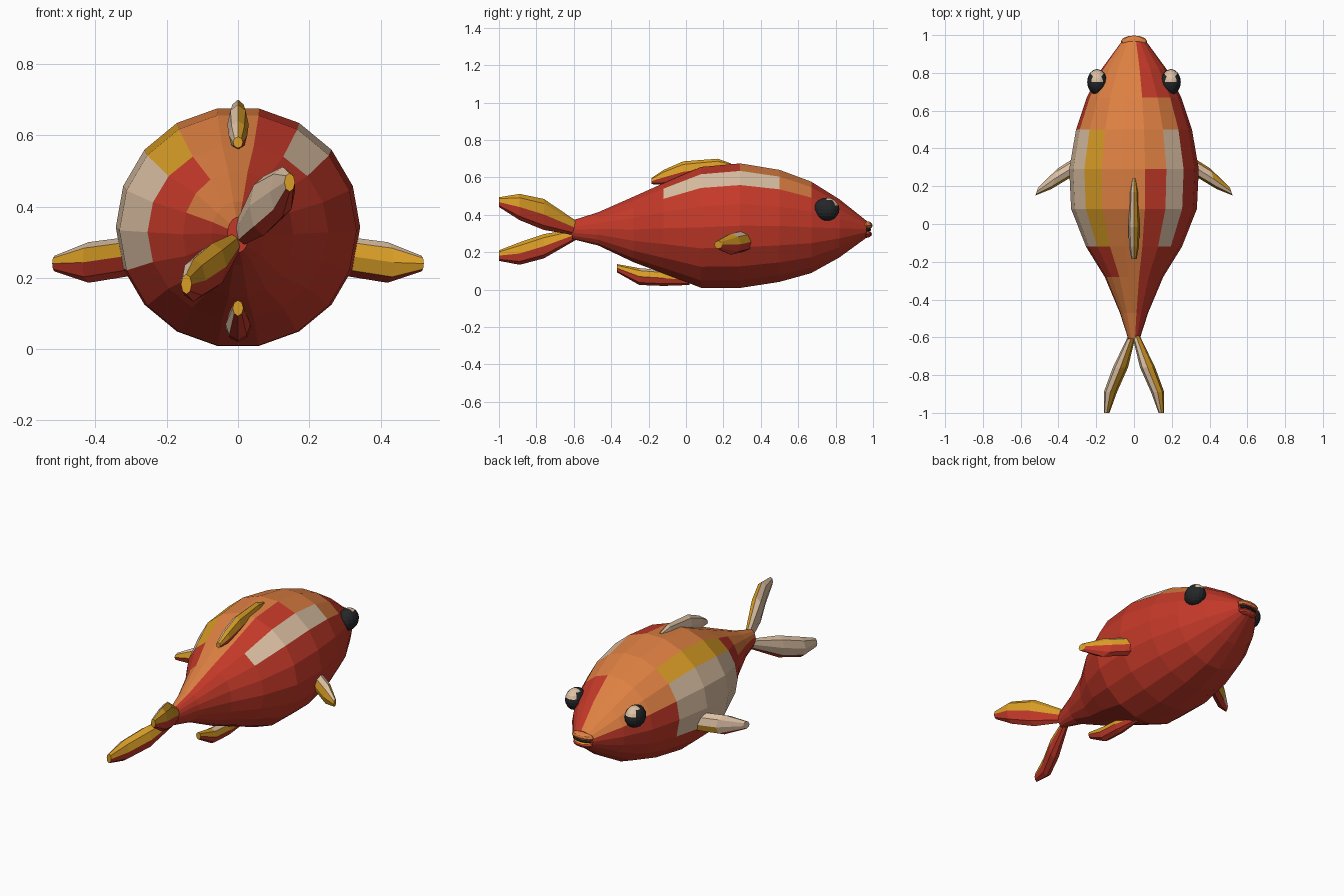
import bpy, bmesh, math
from mathutils import Vector, Matrix

cube = bpy.data.objects.get("Cube")
if cube:
    bpy.data.objects.remove(cube)


def material(name, rgb):
    lin = [((c / 255 + 0.055) / 1.055) ** 2.4 for c in rgb]
    m = bpy.data.materials.new(name)
    m.use_nodes = True
    m.diffuse_color = (*lin, 1)
    bsdf = next(n for n in m.node_tree.nodes if n.type == 'BSDF_PRINCIPLED')
    bsdf.inputs["Base Color"].default_value = (*lin, 1)
    return m


PALETTE = [material("red", (196, 57, 41)), material("orange", (222, 128, 66)),
           material("gold", (218, 158, 38)), material("cream", (222, 194, 165)),
           material("black", (36, 38, 40))]
RED, ORANGE, GOLD, CREAM, BLACK = range(5)


def finish(bm, name):
    mesh = bpy.data.meshes.new(name)
    bm.to_mesh(mesh)
    bm.free()
    for m in PALETTE:
        mesh.materials.append(m)
    obj = bpy.data.objects.new(name, mesh)
    bpy.context.collection.objects.link(obj)
    return obj


def loft(name, stations, sides, across, colour):
    """Skin elliptical rings (centre, half width, half height); colour(face, segment, sector)."""
    bm = bmesh.new()
    across = Vector(across)
    rings = []
    for centre, a, b in stations:
        ring = []
        for j in range(sides):
            t = math.tau * j / sides
            ring.append(bm.verts.new(Vector(centre) + across * a * math.cos(t)
                                     + Vector((0, 0, b * math.sin(t)))))
        rings.append(ring)
    tagged = {}
    for s in range(len(rings) - 1):
        for j in range(sides):
            k = (j + 1) % sides
            f = bm.faces.new((rings[s][j], rings[s][k], rings[s + 1][k], rings[s + 1][j]))
            tagged[f] = (s, j)
    for ring in (rings[0], rings[-1]):
        tagged[bm.faces.new(ring)] = (-1, -1)
    bmesh.ops.recalc_face_normals(bm, faces=bm.faces)
    bm.normal_update()
    for f, (s, j) in tagged.items():
        f.material_index = colour(f, s, j)
    return finish(bm, name)


# Body: patches follow the lengthwise segments and the sectors around
def body_colour(face, s, j):
    if 3 <= s <= 5:
        if j == 6:
            return GOLD
        if j in (2, 7, 8, 9):
            return CREAM
    if s <= 1:
        return ORANGE if 4 <= j <= 7 else RED
    if s == 6 and j in (2, 3) or s == 5 and j == 3:
        return ORANGE
    last = 7 if s >= 6 else 5
    return ORANGE if 4 <= j <= last else RED


profile = [(-.61, .03, .05, .32), (-.47, .075, .09, .325), (-.28, .155, .178, .322),
           (-.12, .254, .245, .328), (.08, .333, .328, .333), (.29, .343, .338, .342),
           (.5, .307, .304, .341), (.67, .25, .248, .333), (.82, .172, .158, .328),
           (.965, .066, .046, .323)]
loft("body", [((0, y, z), w, h) for y, w, h, z in profile], 18, (1, 0, 0), body_colour)


# Fins: cream on top, gold on the flank, red underneath
def fin_colour(face, s, j):
    n = face.normal
    if n.z < -0.15 - 0.6 * max(0, -n.x):
        return RED
    return CREAM if n.z - n.x > 0.4 and n.y > -0.8 else GOLD


def fin(name, stations, across=(1, 0, 0)):
    return loft(name, stations, 8, across, fin_colour)


fin("dorsal_fin", [((0, .24, .66), .01, .015), ((0, .17, .655), .022, .045),
                   ((0, -.015, .63), .03, .056), ((0, -.12, .6), .026, .04),
                   ((0, -.185, .58), .014, .016)])
fin("anal_fin", [((0, .02, .05), .015, .025), ((0, -.12, .062), .036, .042),
                 ((0, -.25, .07), .035, .045), ((0, -.37, .115), .015, .022)])
fin("tail_upper_lobe", [((.01, -.59, .33), .02, .04), ((.072, -.76, .402), .04, .083),
                        ((.125, -.89, .442), .035, .07), ((.145, -1, .468), .015, .026)])
fin("tail_lower_lobe", [((-.01, -.59, .295), .02, .03), ((-.072, -.76, .232), .04, .065),
                        ((-.125, -.89, .193), .035, .06), ((-.145, -1, .182), .015, .028)])
for side, label in ((1, "left"), (-1, "right")):
    fin("pectoral_fin_" + label,
        [((side * .29, .32, .262), .06, .055), ((side * .42, .24, .243), .058, .057),
         ((side * .515, .172, .24), .022, .022)],
        (-side * .3, .95, 0))


def ball(name, centre, radii, colour, segments=16, rings=10):
    bm = bmesh.new()
    bmesh.ops.create_uvsphere(bm, u_segments=segments, v_segments=rings, radius=1)
    bm.normal_update()
    for f in bm.faces:
        f.material_index = colour(f.calc_center_median())
    bm.transform(Matrix.Translation(centre) @ Matrix.Diagonal((*radii, 1)))
    return finish(bm, name)


# Eyes with a cream glint on the upper front
def eye_colour(p):
    return CREAM if p.y > 0 and p.z > 0.3 and abs(p.x) < 0.5 else BLACK


for side, label in ((1, "left"), (-1, "right")):
    ball("eye_" + label, (side * .195, .752, .43), (.053, .068, .062), eye_colour)

# Mouth: two lips with a dark gap
ball("upper_lip", (0, .966, .343), (.07, .032, .023), lambda p: ORANGE if p.z > -0.3 else RED, 12, 6)
ball("lower_lip", (0, .964, .297), (.062, .03, .02), lambda p: GOLD if p.z > 0.3 else RED, 12, 6)
ball("mouth_gap", (0, .963, .32), (.06, .027, .012), lambda p: BLACK, 12, 6)
